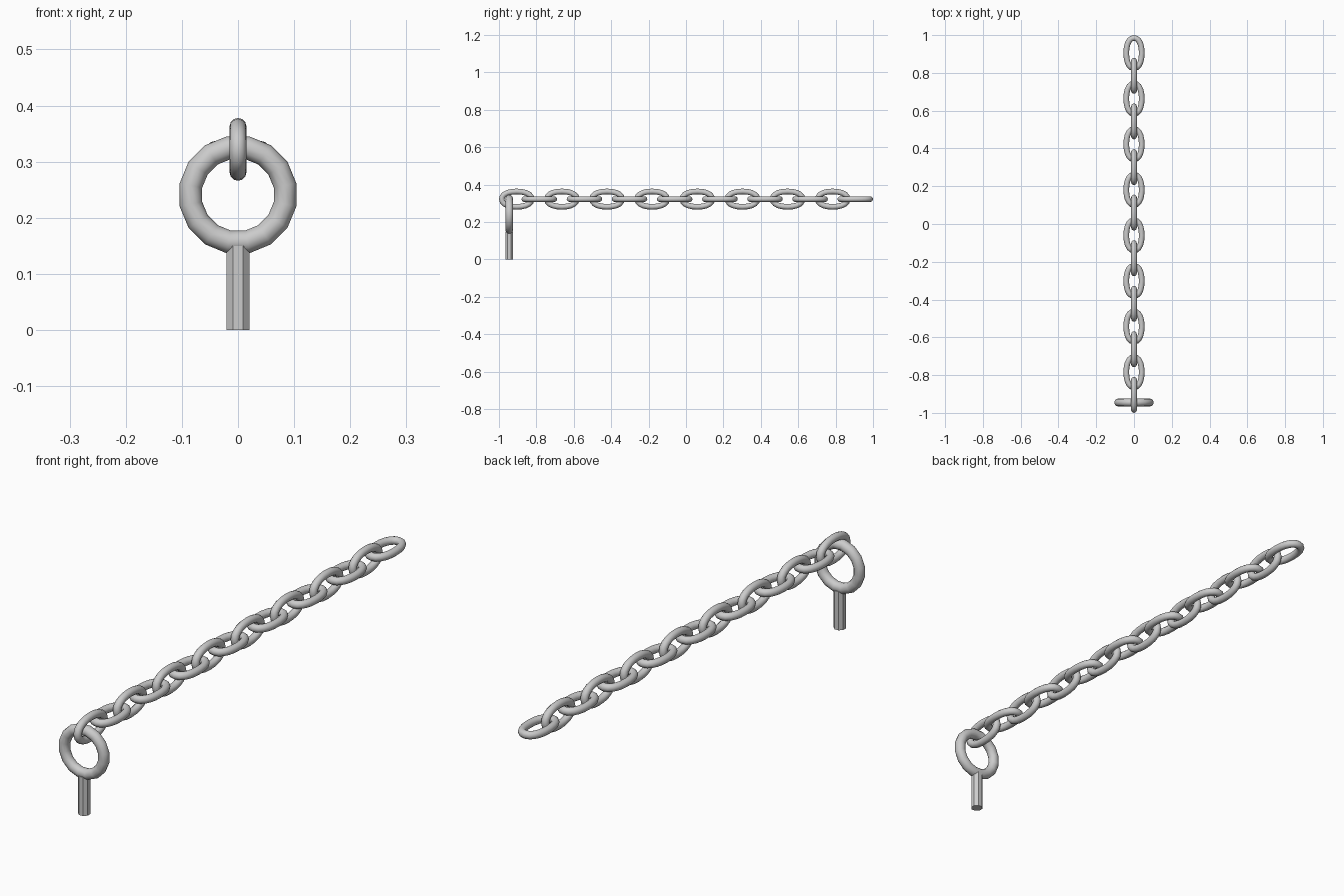
import bpy, bmesh
from math import sin, cos, pi, radians, copysign
from mathutils import Vector

if "Cube" in bpy.data.objects:
    bpy.data.objects.remove(bpy.data.objects["Cube"])


def loop_tube(name, path, radius, sides):
    """Closed round tube swept along a planar loop in the XY plane."""
    bm = bmesh.new()
    n = len(path)
    rings = []
    for i, p in enumerate(path):
        t = (path[(i + 1) % n] - path[i - 1]).normalized()
        out = Vector((t.y, -t.x, 0))
        rings.append([bm.verts.new(p + out * radius * cos(2 * pi * k / sides)
                                   + Vector((0, 0, radius * sin(2 * pi * k / sides))))
                      for k in range(sides)])
    for i in range(n):
        a, b = rings[i], rings[(i + 1) % n]
        for k in range(sides):
            j = (k + 1) % sides
            bm.faces.new((a[k], b[k], b[j], a[j])).smooth = True
    bmesh.ops.recalc_face_normals(bm, faces=bm.faces)
    mesh = bpy.data.meshes.new(name)
    bm.to_mesh(mesh)
    bm.free()
    return mesh


def oval(a, b, n, power=2.0, offset=0.0):
    """Points of a (slightly squared) ellipse: half width a, half length b."""
    pts = []
    for i in range(n):
        u = 2 * pi * (i + offset) / n
        c, s = cos(u), sin(u)
        pts.append(Vector((copysign(abs(c) ** (2 / power), c) * a,
                           copysign(abs(s) ** (2 / power), s) * b, 0)))
    return pts


def add(name, mesh, loc, rot=(0, 0, 0)):
    ob = bpy.data.objects.new(name, mesh)
    ob.location, ob.rotation_euler = loc, rot
    bpy.context.collection.objects.link(ob)
    return ob


ANCHOR_Y = -0.945

# Anchor ring, standing upright
ring = loop_tube("anchor_ring", oval(0.0855, 0.0855, 16, offset=0.5), 0.0205, 12)
add("anchor_ring", ring, (0, ANCHOR_Y, 0.241), (radians(90), 0, 0))

# Octagonal anchor pin
bpy.ops.mesh.primitive_cylinder_add(vertices=8, radius=0.0222, depth=0.15,
                                    location=(0, ANCHOR_Y, 0.075),
                                    rotation=(0, 0, radians(22.5)))
bpy.context.object.name = "anchor_pin"

# Chain: links alternate between upright and flat
link = loop_tube("chain_link", oval(0.041, 0.08, 20, power=2.2), 0.015, 12)
for i in range(16):
    turn = radians(90) if i % 2 == 0 else 0
    add(f"chain_link_{i + 1:02d}", link, (0, -0.905 + i * 1.81 / 15, 0.322), (0, turn, 0))
